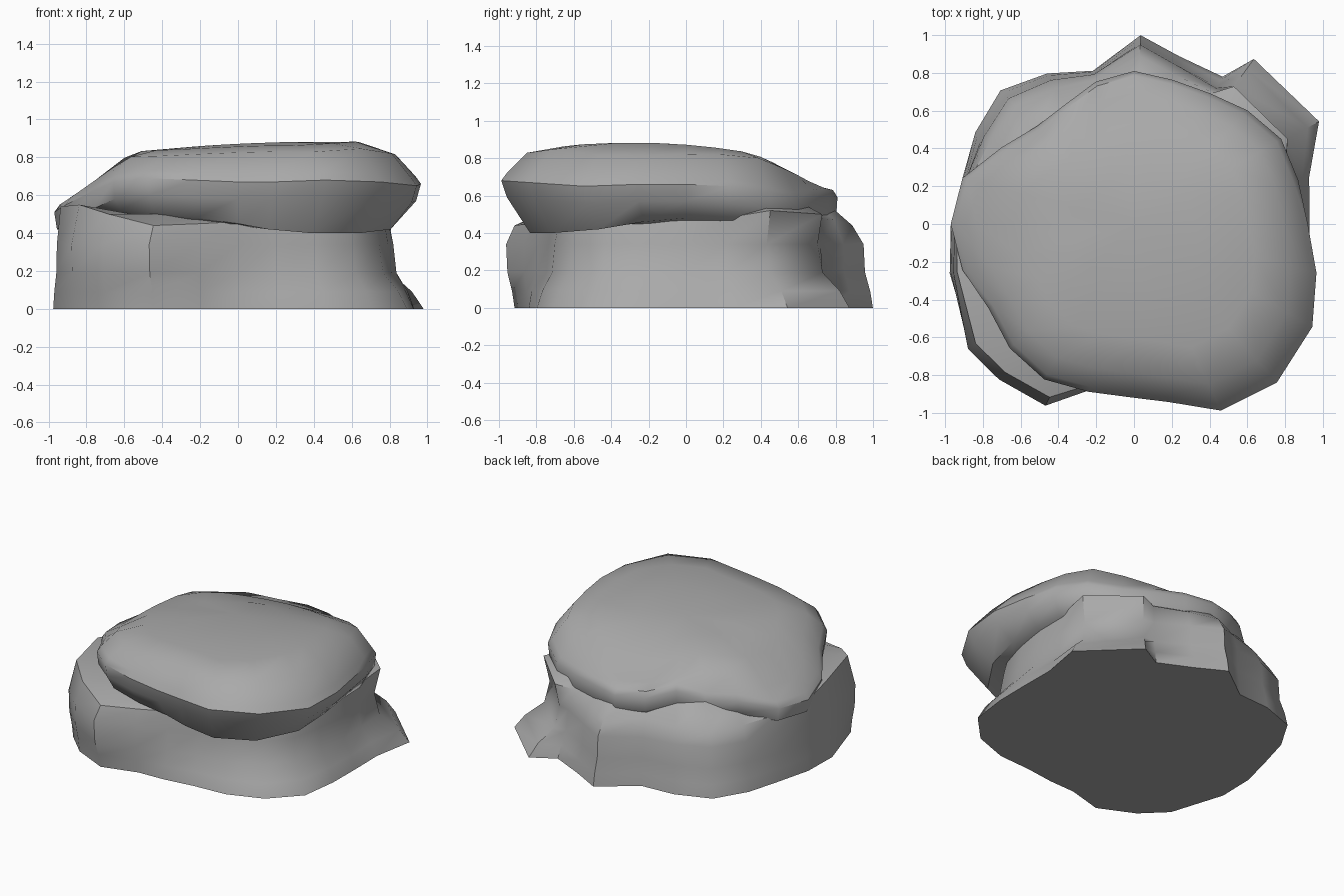
import bpy, bmesh, math

default_cube = bpy.data.objects.get("Cube")
if default_cube:
    bpy.data.objects.remove(default_cube)

# Single stone colour
stone = bpy.data.materials.new("grey stone")
stone.use_nodes = True
stone_colour = (0.4, 0.4, 0.4, 1)
stone.diffuse_color = stone_colour
stone.node_tree.nodes["Principled BSDF"].inputs["Base Color"].default_value = stone_colour

# Outline directions in degrees, anticlockwise from +x, with a few uneven corners
SIDES = 24


def directions(moved):
    return [moved.get(i, i * 360 / SIDES) for i in range(SIDES)]


base_angles = directions({2: 29, 3: 54, 4: 59, 6: 88, 14: 217, 15: 229, 16: 244, 17: 257})
cap_angles = directions({19: 281, 20: 295, 21: 312})

# Radii and heights in hundredths
foot = [93, 96, 112, 108, 91, 92, 100, 84, 92, 100, 97, 94,
        97, 101, 107, 106, 102, 87, 84, 84, 92, 100, 103, 96]
waist = [82, 83, 89, 87, 84, 87, 95, 82, 88, 94, 92, 92,
         95, 99, 110, 109, 107, 89, 79, 76, 81, 86, 86, 82]
shoulder = [79, 82, 93, 90, 81, 82, 89, 79, 83, 89, 88, 90,
            94, 97, 105, 104, 102, 86, 77, 75, 79, 84, 84, 80]
shoulder_height = [47, 48, 52, 50, 48, 47, 44, 46, 44, 42, 44, 46,
                   47, 54, 55, 50, 44, 45, 46, 45, 43, 42, 43, 46]
shelf_height = [54, 55, 57, 57, 57, 57, 58, 59, 61, 57, 56, 53,
                51, 51, 51, 50, 50, 50, 50, 50, 50, 50, 50, 52]
undercut = [83, 84, 85, 84, 78, 77, 78, 74, 70, 70, 77, 87,
            90, 88, 83, 88, 89, 84, 81, 84, 92, 96, 93, 87]
undercut_height = [48, 47, 46, 45, 46, 47, 46, 47, 50, 46, 46, 42,
                   42, 46, 52, 52, 51, 48, 45, 42, 40, 40, 42, 46]
lip = [92, 90, 90, 85, 80, 79, 81, 78, 73, 73, 81, 94,
       97, 94, 89, 93, 95, 92, 92, 96, 109, 113, 109, 100]
lip_height = [66, 65, 62, 58, 59, 60, 59, 60, 65, 58, 58, 52,
              51, 55, 62, 67, 69, 68, 67, 67, 68, 67, 65, 66]


def blend(first, second, amount):
    return [a + (b - a) * amount for a, b in zip(first, second)]


def scaled(radii, factor):
    return [radius * factor for radius in radii]


def ring(angles, radii, height):
    """Closed outline; height is a list, a number or a function of x and y."""
    points = []
    for i, radius in enumerate(radii):
        angle = math.radians(angles[i])
        x = radius / 100 * math.cos(angle)
        y = radius / 100 * math.sin(angle)
        if callable(height):
            z = height(x, y)
        elif isinstance(height, list):
            z = height[i] / 100
        else:
            z = height
        points.append((x, y, z))
    return points


def slab_top(x, y):
    """Domed surface that breaks down steeply at the left, right and back rims."""
    dome = 0.86 + 0.05 * x - 0.08 * y - 0.14 * y * y - 0.05 * x * x
    left_break = 0.6 * max(0, -x - 0.56)
    right_break = 0.4 * max(0, x - 0.7)
    back_break = 0.22 * max(0, y - 0.35)
    return dome - left_break - right_break - back_break


def make_rock(name, rings, peak):
    """Skin a stack of outlines, with a flat bottom and a fan to the peak."""
    bm = bmesh.new()
    loops = [[bm.verts.new(point) for point in outline] for outline in rings]
    for lower, upper in zip(loops, loops[1:]):
        for i in range(SIDES):
            j = (i + 1) % SIDES
            bm.faces.new((lower[i], lower[j], upper[j], upper[i]))
    bm.faces.new(list(reversed(loops[0])))
    tip = bm.verts.new((0, 0, peak))
    for i in range(SIDES):
        bm.faces.new((loops[-1][i], loops[-1][(i + 1) % SIDES], tip))
    bmesh.ops.recalc_face_normals(bm, faces=bm.faces)
    mesh = bpy.data.meshes.new(name)
    bm.to_mesh(mesh)
    bm.free()
    rock = bpy.data.objects.new(name, mesh)
    bpy.context.collection.objects.link(rock)
    mesh.materials.append(stone)
    bpy.ops.object.select_all(action='DESELECT')
    rock.select_set(True)
    bpy.context.view_layer.objects.active = rock
    bpy.ops.object.shade_smooth_by_angle(angle=math.radians(42))


# Lower boulder: flared foot, narrow waist, broken shoulder and sloping shelf
make_rock("base_rock", [
    ring(base_angles, foot, 0),
    ring(base_angles, blend(foot, waist, 0.3), 0.09),
    ring(base_angles, blend(foot, waist, 0.85), 0.19),
    ring(base_angles, waist, 0.34),
    ring(base_angles, shoulder, shoulder_height),
    ring(base_angles, scaled(shoulder, 0.82), shelf_height),
], 0.55)

# Overhanging slab: undercut, thick lip, bevelled edge and domed top
make_rock("cap_slab", [
    ring(cap_angles, scaled(undercut, 0.85), 0.44),
    ring(cap_angles, undercut, undercut_height),
    ring(cap_angles, blend(undercut, lip, 0.8), [h - 9 for h in lip_height]),
    ring(cap_angles, lip, lip_height),
    ring(cap_angles, scaled(lip, 0.97), [h + 4 for h in lip_height]),
    ring(cap_angles, scaled(lip, 0.86), lambda x, y: slab_top(x, y) - 0.01),
    ring(cap_angles, scaled(lip, 0.66), slab_top),
    ring(cap_angles, scaled(lip, 0.35), slab_top),
], slab_top(0, 0))
